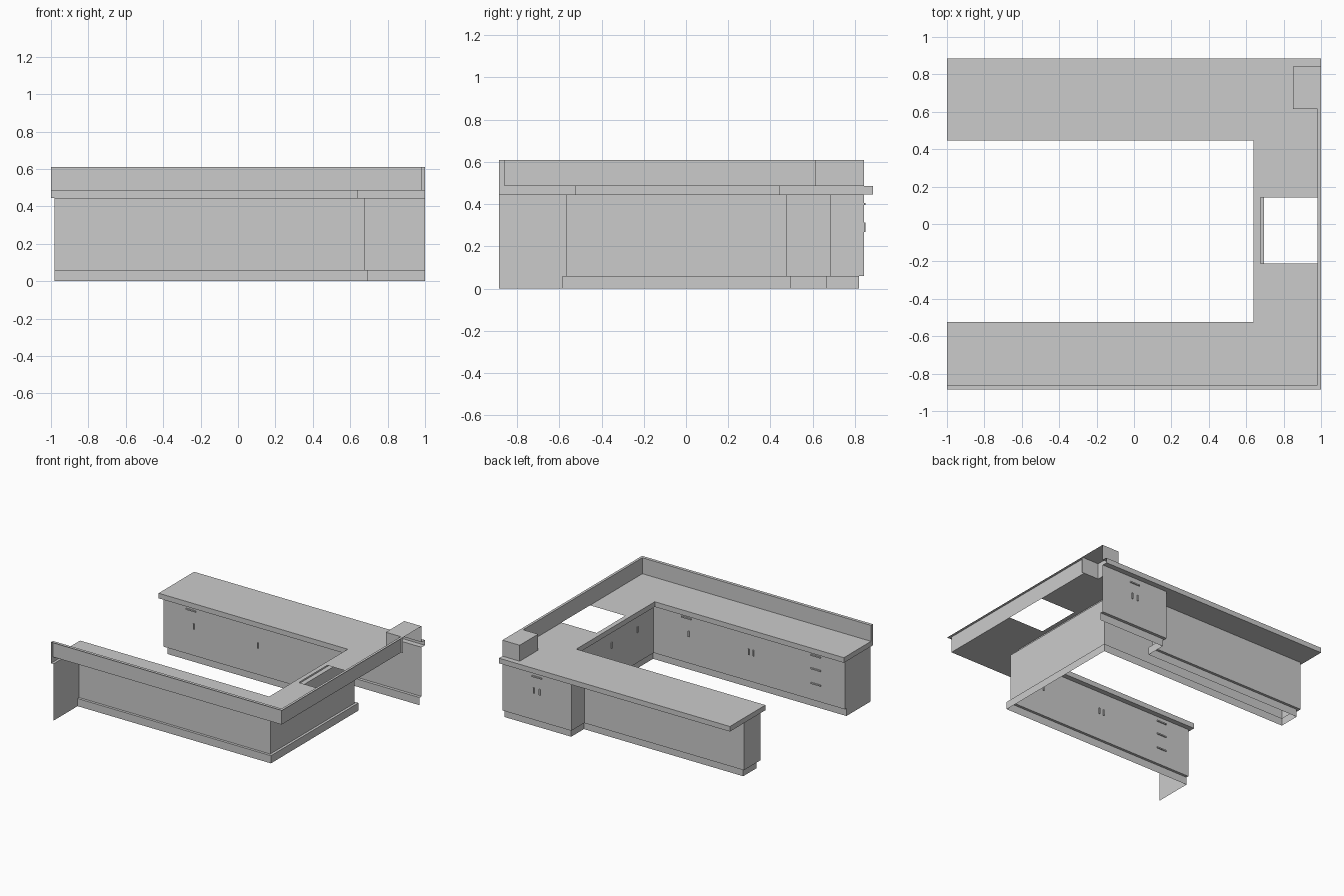
import bpy, bmesh

if "Cube" in bpy.data.objects:
    bpy.data.objects.remove(bpy.data.objects["Cube"])

# Heights
TOE, UNDER, TOP, SPLASH = 0.06, 0.445, 0.485, 0.61

# Plan outlines; the visible side is on the left of the direction of travel
toe_path = [(-.98, -.885), (-.98, -.585), (.695, -.585), (.695, .498), (-.96, .498),
            (-.96, .663), (.42, .663), (.42, .82), (1, .82)]
cab_path = [(-.98, -.885), (-.98, -.565), (.675, -.565), (.675, .478), (-.98, .478),
            (-.98, .683), (.403, .683), (.403, .843), (1, .843)]
lip_path = [(-1, -.885), (-1, -.525), (.638, -.525), (.638, .446), (-1, .446),
            (-1, .885), (1, .885)]
splash_path = [(-1, -.885), (-1, -.86), (.98, -.86), (.98, .615)]
box_path = [(1, .615), (.85, .615), (.85, .843), (1, .843)]


def wall(bm, path, z0, z1):
    for a, b in zip(path, path[1:]):
        pts = [(*b, z0), (*a, z0), (*a, z1), (*b, z1)]
        bm.faces.new([bm.verts.new(p) for p in pts])


def flat(bm, outline, z, up=True):
    f = bm.faces.new([bm.verts.new((x, y, z)) for x, y in outline])
    f.normal_update()
    if (f.normal.z > 0) != up:
        f.normal_flip()


def rect(x0, x1, y0, y1):
    return [(x0, y0), (x1, y0), (x1, y1), (x0, y1)]


def finish(bm, name):
    bmesh.ops.remove_doubles(bm, verts=bm.verts, dist=1e-5)
    bmesh.ops.triangulate(bm, faces=[f for f in bm.faces if len(f.verts) > 4])
    me = bpy.data.meshes.new(name)
    bm.to_mesh(me)
    bm.free()
    bpy.context.collection.objects.link(bpy.data.objects.new(name, me))


# Recessed toe kick
bm = bmesh.new()
wall(bm, toe_path, 0, TOE)
finish(bm, "toe_kick")

# Cabinet fronts, open at the wall sides, with the ledge over the toe kick
bm = bmesh.new()
wall(bm, cab_path, TOE, UNDER)
flat(bm, cab_path[1:] + toe_path[:0:-1], TOE, up=False)
finish(bm, "cabinets")

# Countertop: lip, overhang underside and top with the appliance opening
bm = bmesh.new()
wall(bm, lip_path, UNDER, TOP)
flat(bm, lip_path + cab_path[::-1], UNDER, up=False)
for r in [(-1, .98, -.86, -.525), (.638, .98, -.525, -.212), (.638, .675, -.212, .141),
          (.638, .98, .141, .446), (-1, .85, .446, .885), (.85, .98, .446, .615),
          (.85, 1, .843, .885)]:
    flat(bm, rect(*r), TOP)
finish(bm, "countertop")

# Backsplash
bm = bmesh.new()
wall(bm, splash_path, TOP, SPLASH)
flat(bm, splash_path + [(1, .615), (1, -.885)], SPLASH)
finish(bm, "backsplash")

# Corner box at the end of the backsplash
bm = bmesh.new()
wall(bm, box_path, TOP, SPLASH)
flat(bm, box_path, SPLASH)
finish(bm, "corner_box")


# Handles
def handle(name, x, y, z, size):
    bpy.ops.mesh.primitive_cube_add(size=1, location=(x, y, z))
    o = bpy.context.object
    o.name = name
    o.scale = size
    bpy.ops.object.transform_apply(location=False, rotation=False, scale=True)


D = .008
for y, drawers, doors in [
        (-.561, [(-.73, .41), (-.73, .305), (-.73, .19), (.39, .41)], [-.15, -.19, .37]),
        (.474, [(-.74, .41)], [-.715, -.16]),
        (.847, [(.70, .40)], [.725, .675])]:
    for x, z in drawers:
        handle("drawer_handle", x, y, z, (.085, D, .01))
    for x in doors:
        handle("door_handle", x, y, .29, (.01, D, .045))
for y in (-.36, -.04):
    handle("door_handle", .671, y, .32, (D, .01, .045))
